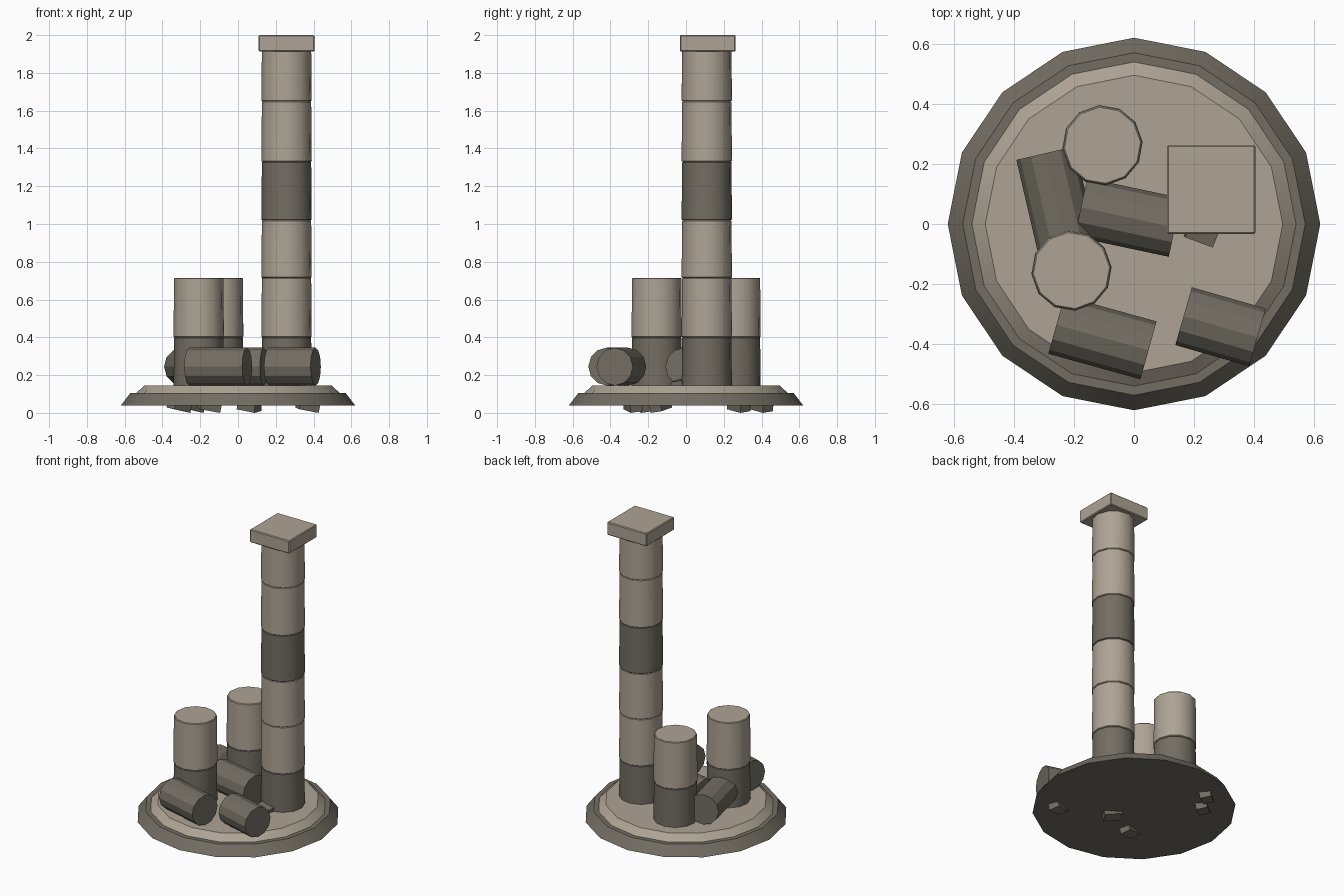
import bpy, math
from math import radians

if "Cube" in bpy.data.objects:
    bpy.data.objects.remove(bpy.data.objects["Cube"])


def material(name, rgb):
    m = bpy.data.materials.new(name)
    m.diffuse_color = (*rgb, 1)
    m.use_nodes = True
    m.node_tree.nodes["Principled BSDF"].inputs["Base Color"].default_value = m.diffuse_color
    return m


LIGHT = material("pale_stone", (0.42, 0.37, 0.30))
DARK = material("dark_stone", (0.17, 0.155, 0.125))


def finish(ob, name, mat, bevel=0.0, smooth=None):
    ob.name = name
    ob.data.materials.append(mat)
    if bevel:
        b = ob.modifiers.new("Bevel", 'BEVEL')
        b.width = bevel
        b.segments = 1
        b.limit_method = 'ANGLE'
        b.angle_limit = radians(50)
    if smooth:
        bpy.ops.object.shade_smooth_by_angle(angle=radians(smooth))
    return ob


def frustum(name, mat, sides, r0, r1, x, y, z0, z1, turn=0, bevel=0.0, smooth=None):
    bpy.ops.mesh.primitive_cone_add(vertices=sides, radius1=r0, radius2=r1, depth=z1 - z0,
                                    location=(x, y, (z0 + z1) / 2),
                                    rotation=(0, 0, radians(turn)))
    return finish(bpy.context.object, name, mat, bevel, smooth)


def block(name, mat, size, loc, rot=(0, 0, 0), bevel=0.0):
    bpy.ops.mesh.primitive_cube_add(size=1, location=loc,
                                    rotation=[radians(a) for a in rot])
    ob = bpy.context.object
    ob.scale = size
    bpy.ops.object.transform_apply(location=False, rotation=False, scale=True)
    return finish(ob, name, mat, bevel)


# Two-step round base
frustum("base_lower_step", DARK, 16, 0.62, 0.57, 0, 0, 0.04, 0.105, smooth=30)
frustum("base_upper_step", LIGHT, 16, 0.545, 0.495, 0, 0, 0.10, 0.145, smooth=40)

# Standing columns built from stacked, slightly tapered drums
tall = [0.09, 0.40, 0.715, 1.02, 1.33, 1.65, 1.93]
short = tall[:3]
for label, x, y, levels in (("tall", 0.257, 0.11, tall),
                            ("back", -0.105, 0.262, short),
                            ("front", -0.208, -0.155, short)):
    for i, (z0, z1) in enumerate(zip(levels, levels[1:])):
        frustum(f"{label}_column_drum_{i + 1}", DARK if i in (0, 3) else LIGHT, 12,
                0.134, 0.131, x, y, z0, z1, turn=5, bevel=0.004, smooth=40)

# Square slab on top of the tall column
block("column_capital", LIGHT, (0.295, 0.295, 0.087), (0.257, 0.115, 1.9565), bevel=0.005)

# Fallen drums lying on the base
for i, (x, y, length, turn) in enumerate(((0.288, -0.342, 0.256, -16),
                                          (-0.105, -0.378, 0.318, -15.5),
                                          (-0.02, 0.022, 0.32, -12),
                                          (-0.258, 0.08, 0.32, -77))):
    bpy.ops.mesh.primitive_cylinder_add(vertices=12, radius=0.1, depth=length,
                                        location=(x, y, 0.245),
                                        rotation=(0, radians(90), radians(turn)))
    finish(bpy.context.object, f"fallen_drum_{i + 1}", DARK)

# Rubble chips poking out under the base
for i, (x, y, turn) in enumerate(((0.37, -0.28, 20), (0.06, -0.135, -30), (-0.15, -0.22, 15),
                                  (-0.24, 0.40, 40), (-0.31, 0.28, 40))):
    block(f"rubble_chip_{i + 1}", DARK, (0.11, 0.07, 0.05), (x, y, 0.051), (8, 10, turn))

# Small chip at the foot of the tall column
block("column_foot_chip", DARK, (0.10, 0.06, 0.04), (0.225, -0.03, 0.155), (8, 8, -20))

# Ensure the lowest point touches the ground
bpy.context.view_layer.update()
chips = [o for o in bpy.data.objects if o.name.startswith("rubble")]
low = min((o.matrix_world @ v.co).z for o in chips for v in o.data.vertices)
for o in chips:
    o.location.z -= low
